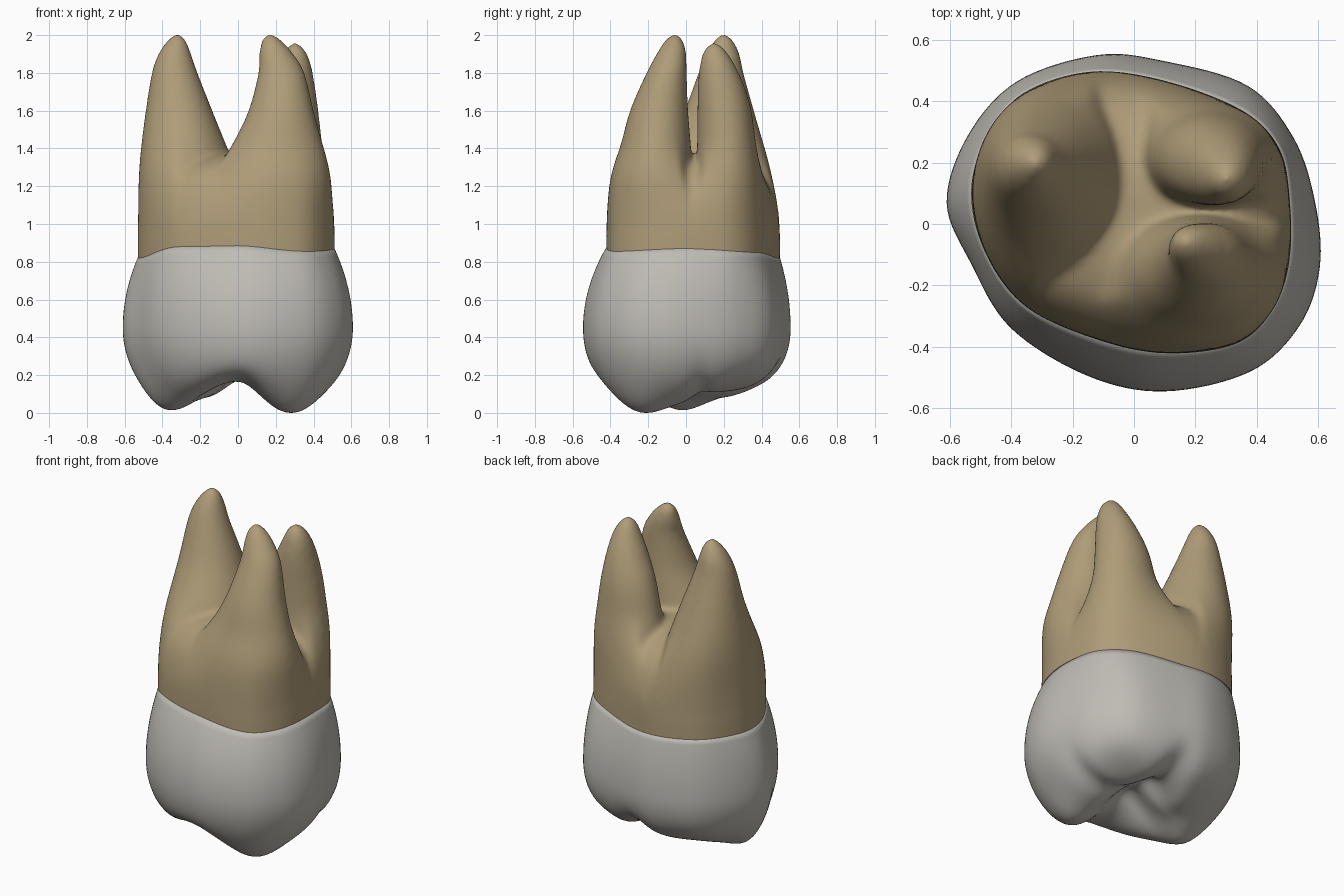
import bpy, bmesh, math

if "Cube" in bpy.data.objects:
    bpy.data.objects.remove(bpy.data.objects["Cube"])

N = 120  # points around each ring


def catmull(a, b, c, d, t):
    return tuple(0.5 * (2 * q + (r - p) * t + (2 * p - 5 * q + 4 * r - s) * t * t
                        + (3 * q - p - 3 * r + s) * t ** 3)
                 for p, q, r, s in zip(a, b, c, d))


def outline(pts):
    """Smooth closed outline through a few points."""
    n, out = len(pts), []
    for i in range(N):
        s = i * n / N
        k = int(s)
        out.append(catmull(pts[k - 1], pts[k], pts[(k + 1) % n], pts[(k + 2) % n], s - k))
    return out


def smooth_keys(keys, steps=6):
    """Smooth open chain through key tuples."""
    k = [keys[0]] + keys + [keys[-1]]
    out = [catmull(*k[i:i + 4], j / steps) for i in range(len(keys) - 1) for j in range(steps)]
    return out + [keys[-1]]


def loft(bm, rings, cap_start=True, cap_end=True):
    vs = [[bm.verts.new(p) for p in ring] for ring in rings]
    for a, b in zip(vs, vs[1:]):
        for i in range(len(a)):
            j = (i + 1) % len(a)
            bm.faces.new((a[i], a[j], b[j], b[i]))
    if cap_start:
        bm.faces.new(vs[0][::-1])
    if cap_end:
        bm.faces.new(vs[-1])


def finish(bm, name, colour_name, colour):
    bmesh.ops.recalc_face_normals(bm, faces=bm.faces)
    me = bpy.data.meshes.new(name)
    bm.to_mesh(me)
    bm.free()
    for p in me.polygons:
        p.use_smooth = True
    mat = bpy.data.materials.new(colour_name)
    mat.diffuse_color = (*colour, 1)
    mat.use_nodes = True
    mat.node_tree.nodes["Principled BSDF"].inputs["Base Color"].default_value = mat.diffuse_color
    me.materials.append(mat)
    ob = bpy.data.objects.new(name, me)
    bpy.context.collection.objects.link(ob)
    return ob


# Widest crown outline and neck outline, matching points, counter-clockwise
wide = outline([(.59, .07), (.52, .28), (.37, .45), (.1, .53), (-.12, .55), (-.38, .465),
                (-.54, .29), (-.61, .07), (-.53, -.13), (-.4, -.34), (-.15, -.495), (.1, -.545),
                (.38, -.48), (.54, -.33), (.605, -.14)])
neck = outline([(.505, .09), (.47, .25), (.35, .37), (.1, .465), (-.14, .495), (-.36, .425),
                (-.48, .28), (-.53, .1), (-.48, -.1), (-.35, -.27), (-.12, -.375), (.1, -.42),
                (.33, -.39), (.45, -.28), (.505, -.12)])


# Wavy neck line where enamel meets root, one height per 45 degrees
def neck_height(x, y):
    h = [.87, .85, .82, .83, .82, .88, .885, .855]
    s = (math.atan2(y, x) % math.tau) / math.tau * 8
    k = int(s) % 8
    t = s - int(s)
    return h[k] + (h[(k + 1) % 8] - h[k]) * t * t * (3 - 2 * t)


def bump(x, y, cx, cy, w):
    return math.exp(-((x - cx) ** 2 + (y - cy) ** 2) / (w * w))


def fade(v, w):
    """Ramp from 0 to 1 over width w."""
    t = min(max(v / w, 0), 1)
    return t * t * (3 - 2 * t)


# Chewing surface: dome, cusps, central pit and grooves
def chew(f, x, y):
    z = .45 * (1 - math.sqrt(max(0, 1 - f ** 3.4)))
    e = .16 * bump(x, y, .02, .05, .17)
    e -= .075 * bump(x, y, .32, -.25, .17) + .085 * bump(x, y, -.42, -.06, .15)
    e += .06 * bump(x, y, .3, .28, .2) + .045 * bump(x, y, -.2, .35, .2)
    gw = .14 if x > 0 else .2
    e += .13 * math.exp(-(x / gw) ** 2) * fade(.1 - y, .2) * (1 - f ** 4)
    e += .09 * math.exp(-((x - .03) / .1) ** 2) * fade(y, .2)
    e += .03 * math.exp(-((y - .08) / .06) ** 2) * fade(x, .2)
    e += .008 * math.sin(24 * x + 9 * y) * bump(x, y, -.05, .1, .25)
    return z + e * (1 - f ** 8)


# Crown
rings = [[(x * .985, y * .985, neck_height(x, y)) for x, y in neck]]
for k in range(13):
    u = 1 - k / 12
    w = u * u
    ring = []
    for (ax, ay), (bx, by) in zip(wide, neck):
        zc = neck_height(bx, by)
        ring.append((ax + (bx * 1.002 - ax) * w, ay + (by * 1.002 - ay) * w, .45 + u * (zc - .45)))
    rings.append(ring)
for j in range(1, 40):
    f = math.sin(math.pi / 2 * (1 - j / 40))
    rings.append([(x * f, y * f, chew(f, x * f, y * f)) for x, y in wide])
low = min(p[2] for r in rings for p in r)
rings = [[(x, y, z - low * max(0, 1 - z / .45) / (1 - low / .45)) for x, y, z in r] for r in rings]
bm = bmesh.new()
loft(bm, rings, cap_start=False)
finish(bm, "crown", "enamel grey", (.52, .50, .46))

# Root trunk, domed where the roots part
bm = bmesh.new()
trunk = smooth_keys([(.7, 1), (.9, 1.003), (1.0, .995), (1.12, .95), (1.22, .86),
                     (1.3, .7), (1.35, .45), (1.37, .2)], 3)
loft(bm, [[(x * s, y * s, z) for x, y in neck] for z, s in trunk])


def sector(a0, a1):
    """Slice of the neck outline between two angles, closed through the middle."""
    arc = [p for p in neck if (math.degrees(math.atan2(p[1], p[0])) - a0) % 360 <= a1 - a0]
    arc.sort(key=lambda p: (math.degrees(math.atan2(p[1], p[0])) - a0) % 360)
    (sx, sy), (ex, ey) = arc[0], arc[-1]
    mx, my = 0, .04
    back = [(ex + (mx - ex) * t / 8, ey + (my - ey) * t / 8) for t in range(1, 8)]
    back += [(mx + (sx - mx) * t / 8, my + (sy - my) * t / 8) for t in range(8)]
    return arc + back


# Three roots: neck slice angles, then sections as z, centre x, centre y, radius x, radius y
roots = [
    (100, 222, [
        (.95, -.25, .12, .27, .33), (1.2, -.262, .13, .262, .315), (1.4, -.285, .15, .228, .265),
        (1.6, -.312, .175, .177, .185), (1.8, -.335, .185, .122, .12), (1.9, -.335, .195, .088, .09),
        (1.97, -.325, .2, .052, .052), (2.008, -.32, .2, .015, .015)]),
    (-138, 2, [
        (.95, .2, -.18, .29, .22), (1.2, .215, -.175, .275, .216), (1.4, .21, -.16, .243, .188),
        (1.6, .228, -.142, .173, .155), (1.8, .23, -.102, .123, .108), (1.9, .203, -.077, .092, .08),
        (1.97, .178, -.063, .055, .052), (2.008, .17, -.06, .015, .015)]),
    (4, 98, [
        (.95, .245, .22, .22, .17), (1.2, .25, .222, .212, .167), (1.4, .248, .215, .2, .157),
        (1.6, .26, .203, .166, .144), (1.75, .283, .182, .122, .121), (1.86, .3, .162, .083, .088),
        (1.93, .302, .15, .048, .052), (1.96, .3, .15, .015, .015)]),
]
for a0, a1, keys in roots:
    base = sector(a0, a1)
    rings = []
    for z, cx, cy, rx, ry in smooth_keys(keys):
        w = fade(z - .98, .5)
        ring = []
        for x, y in base:
            a = math.atan2(y - cy, x - cx)
            r = 1 / math.hypot(math.cos(a) / rx, math.sin(a) / ry)
            ring.append((x + (cx + r * math.cos(a) - x) * w, y + (cy + r * math.sin(a) - y) * w, z))
        rings.append(ring)
    loft(bm, rings)
ob = finish(bm, "roots", "root tan", (.43, .335, .19))

# Blend trunk and roots into one smooth skin
m = ob.modifiers.new("merge", 'REMESH')
m.mode = 'VOXEL'
m.voxel_size = .014
m.use_smooth_shade = True
m = ob.modifiers.new("soften", 'SMOOTH')
m.factor = .5
m.iterations = 24

# Keep the blended skin and drop what lies hidden inside the crown
skin = bpy.data.meshes.new_from_object(ob.evaluated_get(bpy.context.evaluated_depsgraph_get()))
ob.modifiers.clear()
ob.data = skin
bm = bmesh.new()
bm.from_mesh(skin)
hidden = [v for v in bm.verts if v.co.z < neck_height(v.co.x, v.co.y) - .03]
bmesh.ops.delete(bm, geom=hidden, context='VERTS')
bm.to_mesh(skin)
bm.free()
